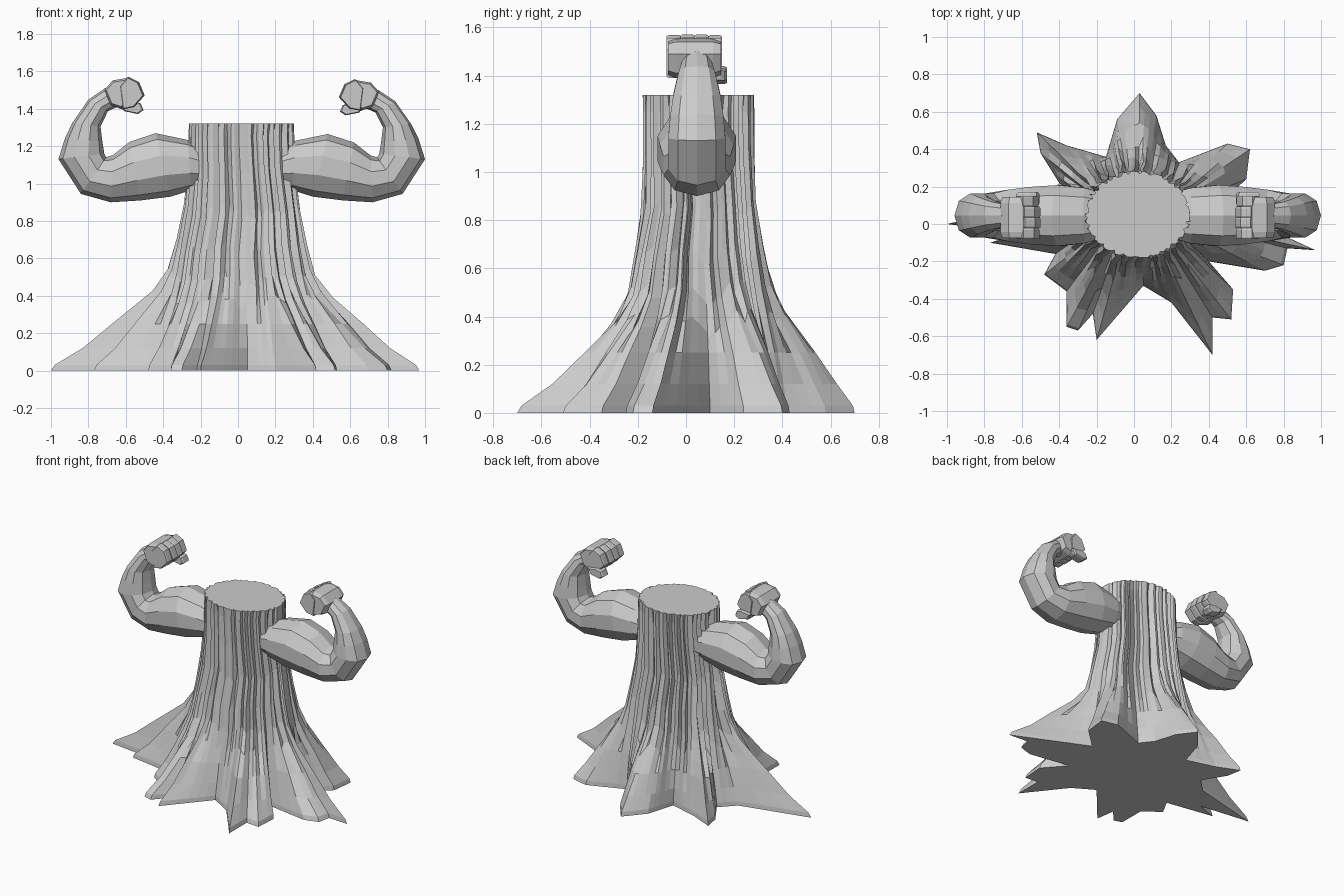
import bpy, bmesh, math, random
from mathutils import Vector

if "Cube" in bpy.data.objects:
    bpy.data.objects.remove(bpy.data.objects["Cube"])

random.seed(7)
CX, CY = 0.02, 0.05


def loft(name, rings):
    """Flat-shaded closed skin through equal-length rings of points."""
    bm = bmesh.new()
    vs = [[bm.verts.new(p) for p in r] for r in rings]
    n = len(rings[0])
    for a, b in zip(vs, vs[1:]):
        for i in range(n):
            j = (i + 1) % n
            bm.faces.new((a[i], a[j], b[j], b[i]))
    bm.faces.new(vs[0][::-1])
    bm.faces.new(vs[-1])
    bmesh.ops.recalc_face_normals(bm, faces=bm.faces)
    me = bpy.data.meshes.new(name)
    bm.to_mesh(me)
    bm.free()
    ob = bpy.data.objects.new(name, me)
    bpy.context.collection.objects.link(ob)
    return ob


def lerp_table(table, z):
    for (z0, *a), (z1, *b) in zip(table, table[1:]):
        if z <= z1:
            t = (z - z0) / (z1 - z0)
            return [p + (q - p) * t for p, q in zip(a, b)]
    return table[-1][1:]


# Root outline on the ground, counter-clockwise
outline = [(.45, .10), (.60, .24), (.62, .40), (.50, .43), (.24, .33), (.17, .42),
           (.12, .58), (.03, .70), (-.09, .56), (-.15, .36), (-.36, .42), (-.52, .49),
           (-.50, .38), (-.40, .22), (-.50, .12), (-1.0, .0), (-.62, -.05), (-.77, -.10),
           (-.42, -.16), (-.48, -.27), (-.36, -.36), (-.36, -.55), (-.30, -.57),
           (-.22, -.48), (-.20, -.62), (.05, -.33), (.20, -.42), (.42, -.70), (.42, -.50),
           (.52, -.51), (.53, -.35), (.40, -.20), (.70, -.25), (.80, -.22), (.82, -.13),
           (.97, -.14)]
ang = lambda p: math.atan2(p[1] - CY, p[0] - CX)
base = []
for p, q in zip(outline, outline[1:] + outline[:1]):
    gap = (ang(q) - ang(p)) % math.tau
    n = max(1, round(gap / math.radians(3.6)))
    base += [Vector(p).lerp(Vector(q), k / n) for k in range(n)]

# Trunk: ellipse radii by height, blended into the root outline
radii = [(0, .38, .33), (.5, .355, .285), (.85, .31, .24), (1.05, .285, .232), (1.32, .28, .232)]
flare = [(0, 1), (.03, .97), (.12, .74), (.25, .50), (.38, .24), (.5, .07), (.8, 0), (1.32, 0)]
levels = [0, .03, .12, .25, .38, .50, .66, .85, 1.08, 1.25, 1.32]
groove = [-random.uniform(.07, .14) if i % 4 == 2 or random.random() < .12
          else random.uniform(-.02, .02) for i in range(len(base))]
shift = [random.uniform(-.05, .05) for _ in base]
rings = []
for k, z in enumerate(levels):
    ring = []
    for i, b in enumerate(base):
        zz = z + (shift[i] if 3 < k < 9 else 0)
        a = ang(b) + (.035 * math.sin(zz * 9) if k > 5 else 0)
        rx, ry = lerp_table(radii, zz)
        w = lerp_table(flare, zz)[0]
        w += .25 * w * (1 - w) * math.sin(a)
        g = 1 + groove[i] * (0.5 if k == len(levels) - 1 else 1) * min(1, z / .3)
        t = Vector((CX + rx * g * math.cos(a), CY + ry * g * math.sin(a)))
        p = t.lerp(b, w)
        ring.append((p.x, p.y, zz))
    rings.append(ring)
loft("trunk", rings)

# Arm sections: outer x,z, inner x,z, half depth (right side)
arm = [(.20, .98, .20, 1.18, .12), (.29, .965, .31, 1.23, .15), (.40, .93, .48, 1.265, .165),
       (.56, .91, .62, 1.22, .155), (.72, .90, .71, 1.15, .14), (.88, .945, .745, 1.14, .12),
       (1.0, 1.13, .755, 1.16, .12), (.965, 1.24, .765, 1.22, .112), (.925, 1.32, .775, 1.30, .10),
       (.84, 1.44, .735, 1.38, .075), (.75, 1.50, .69, 1.40, .06), (.68, 1.51, .66, 1.42, .06)]
palm = [(.60, 1.50), (.63, 1.553), (.71, 1.54), (.755, 1.49), (.72, 1.41), (.66, 1.39)]
finger = [(.545, 1.46), (.575, 1.53), (.63, 1.557), (.67, 1.51), (.655, 1.39), (.60, 1.40)]
thumb = [(.545, 1.385), (.56, 1.42), (.60, 1.43), (.67, 1.42), (.65, 1.38), (.575, 1.365)]


def prism(name, poly, y0, y1, place, inset=.85):
    """Extrude an x-z outline along y with softened ends."""
    cx = sum(p[0] for p in poly) / len(poly)
    cz = sum(p[1] for p in poly) / len(poly)
    d = (y1 - y0) * .15
    loft(name, [[place(cx + (x - cx) * s, y, cz + (z - cz) * s) for x, z in poly]
                for y, s in ((y0, inset), (y0 + d, 1), (y1 - d, 1), (y1, inset))])


for side, s, lift in (("right", 1, 0), ("left", -1, .012)):
    place = lambda x, y, z: (CX + s * (x - CX), y, z + lift * max(0, (z - 1.1) / .45))
    sec = []
    for ox, oz, ix, iz, h in arm:
        r = []
        for k in range(10):
            c, sn = math.cos(k * math.tau / 10), math.sin(k * math.tau / 10)
            sn = math.copysign(abs(sn) ** .85, sn)
            r.append(place((ox + ix) / 2 + (ox - ix) / 2 * c, .045 + h * sn * 1.03,
                           (oz + iz) / 2 + (oz - iz) / 2 * c))
        sec.append(r)
    loft(side + "_arm", sec)
    # Fist: palm, four curled fingers and a thumb
    prism(side + "_palm", palm, -.075, .145, place)
    for f in range(4):
        y = -.08 + f * .0575
        k = (.0, .006, .004, -.004)[f]
        prism(f"{side}_finger_{f + 1}", [(x - k, z + k * .3) for x, z in finger],
              y, y + .0575, place, .93)
    prism(side + "_thumb", thumb, .10, .17, place)
